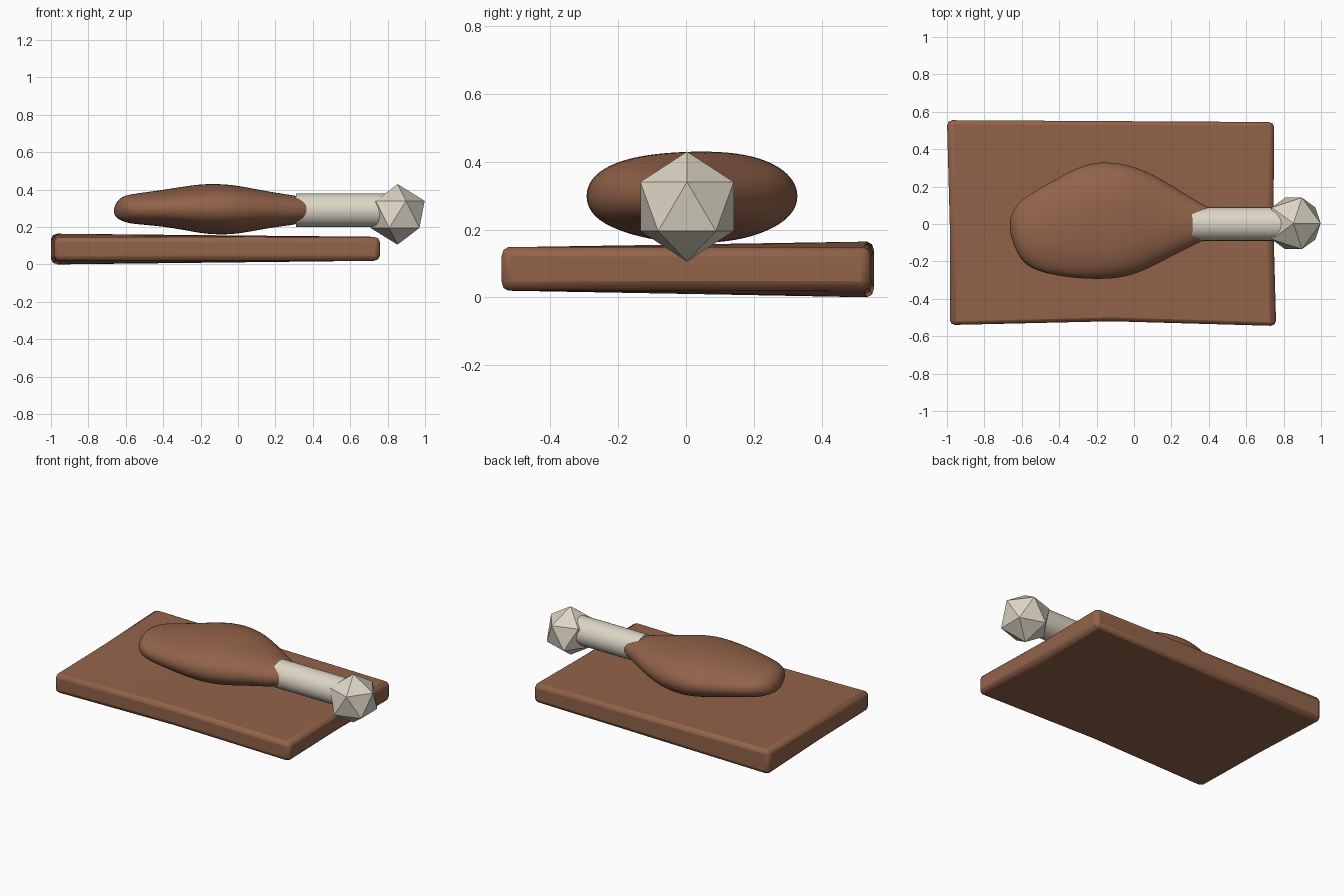
import bpy, bmesh, math
from mathutils import Vector

if "Cube" in bpy.data.objects:
    bpy.data.objects.remove(bpy.data.objects["Cube"], do_unlink=True)


def make_material(name, colour):
    mat = bpy.data.materials.new(name)
    mat.use_nodes = True
    mat.diffuse_color = (*colour, 1)
    mat.node_tree.nodes["Principled BSDF"].inputs["Base Color"].default_value = (*colour, 1)
    return mat


brown = make_material("warm brown", (0.29, 0.125, 0.068))
ivory = make_material("bone ivory", (0.72, 0.67, 0.56))


def finish(bm, name, mat):
    bmesh.ops.recalc_face_normals(bm, faces=bm.faces)
    mesh = bpy.data.meshes.new(name)
    bm.to_mesh(mesh)
    bm.free()
    obj = bpy.data.objects.new(name, mesh)
    bpy.context.collection.objects.link(obj)
    mesh.materials.append(mat)
    return obj


def smooth(obj, angle):
    bpy.ops.object.select_all(action="DESELECT")
    obj.select_set(True)
    bpy.context.view_layer.objects.active = obj
    bpy.ops.object.shade_smooth_by_angle(angle=math.radians(angle))


# Board: a bevelled slab, slightly waisted and thickest at the back left corner
bm = bmesh.new()
outline = [(-0.985, -0.54), (-0.12, -0.52), (0.76, -0.545), (0.745, 0),
           (0.75, 0.545), (-0.12, 0.55), (-1.0, 0.555), (-0.985, 0)]
rings = []
for top in (False, True):
    ring = []
    for x, y in outline:
        swell = max(0, (0.76 - x) / 1.76) * max(0, (y + 0.54) / 1.09)
        z = 0.148 + 0.017 * swell if top else 0.02 - 0.02 * swell
        ring.append(bm.verts.new((x, y, z)))
    rings.append(ring)
count = len(outline)
for i in range(count):
    j = (i + 1) % count
    bm.faces.new((rings[0][i], rings[0][j], rings[1][j], rings[1][i]))
for ring in rings:
    centre = bm.verts.new((-0.12, 0, sum(v.co.z for v in ring) / count))
    for i in range(count):
        bm.faces.new((ring[i], ring[(i + 1) % count], centre))
board = finish(bm, "board", brown)
bevel = board.modifiers.new("rounded edges", "BEVEL")
bevel.width = 0.028
bevel.segments = 2
bevel.limit_method = "ANGLE"
smooth(board, 25)

# Meat: lumpy loft; each station is x, y low, y high, z low, z high
stations = [
    (-0.665, -0.05, 0.04, 0.26, 0.31),
    (-0.63, -0.15, 0.10, 0.235, 0.36),
    (-0.58, -0.23, 0.15, 0.215, 0.375),
    (-0.45, -0.275, 0.225, 0.205, 0.39),
    (-0.30, -0.295, 0.31, 0.185, 0.415),
    (-0.18, -0.30, 0.34, 0.162, 0.435),
    (-0.04, -0.29, 0.325, 0.16, 0.435),
    (0.08, -0.24, 0.28, 0.18, 0.41),
    (0.20, -0.175, 0.21, 0.20, 0.385),
    (0.30, -0.125, 0.145, 0.21, 0.37),
    (0.37, -0.09, 0.105, 0.23, 0.355),
    (0.415, -0.065, 0.085, 0.255, 0.335),
]
bm = bmesh.new()
sides = 20
loops = []
for x, y0, y1, z0, z1 in stations:
    loop = []
    for k in range(sides):
        a = 2 * math.pi * k / sides
        c, s = math.cos(a), math.sin(a)
        lump = 1 + 0.035 * math.sin(3 * a + 7 * x) * min(1, (0.42 - x) * 3)
        y = (y0 + y1) / 2 + (y1 - y0) / 2 * math.copysign(abs(c) ** 0.9, c)
        z = (z0 + z1) / 2 + (z1 - z0) / 2 * math.copysign(abs(s) ** 0.9, s) * lump
        loop.append(bm.verts.new((x, y, z)))
    loops.append(loop)
for a, b in zip(loops, loops[1:]):
    for k in range(sides):
        n = (k + 1) % sides
        bm.faces.new((a[k], a[n], b[n], b[k]))
bm.faces.new(loops[0])
bm.faces.new(loops[-1])
meat = finish(bm, "meat", brown)
subdivide = meat.modifiers.new("soft surface", "SUBSURF")
subdivide.levels = subdivide.render_levels = 2
smooth(meat, 60)

# Bone shaft: a round bar lying along x
bpy.ops.mesh.primitive_cylinder_add(vertices=32, radius=0.09, depth=0.51,
                                    location=(0.565, 0, 0.29),
                                    rotation=(0, math.pi / 2, 0))
shaft = bpy.context.object
shaft.name = "bone_shaft"
shaft.data.materials.append(ivory)
smooth(shaft, 30)

# Bone knob: faceted twenty-sided ball
bpy.ops.mesh.primitive_ico_sphere_add(subdivisions=1, radius=0.162,
                                      location=(0.853, 0.003, 0.268))
knob = bpy.context.object
knob.name = "bone_knob"
knob.data.materials.append(ivory)
